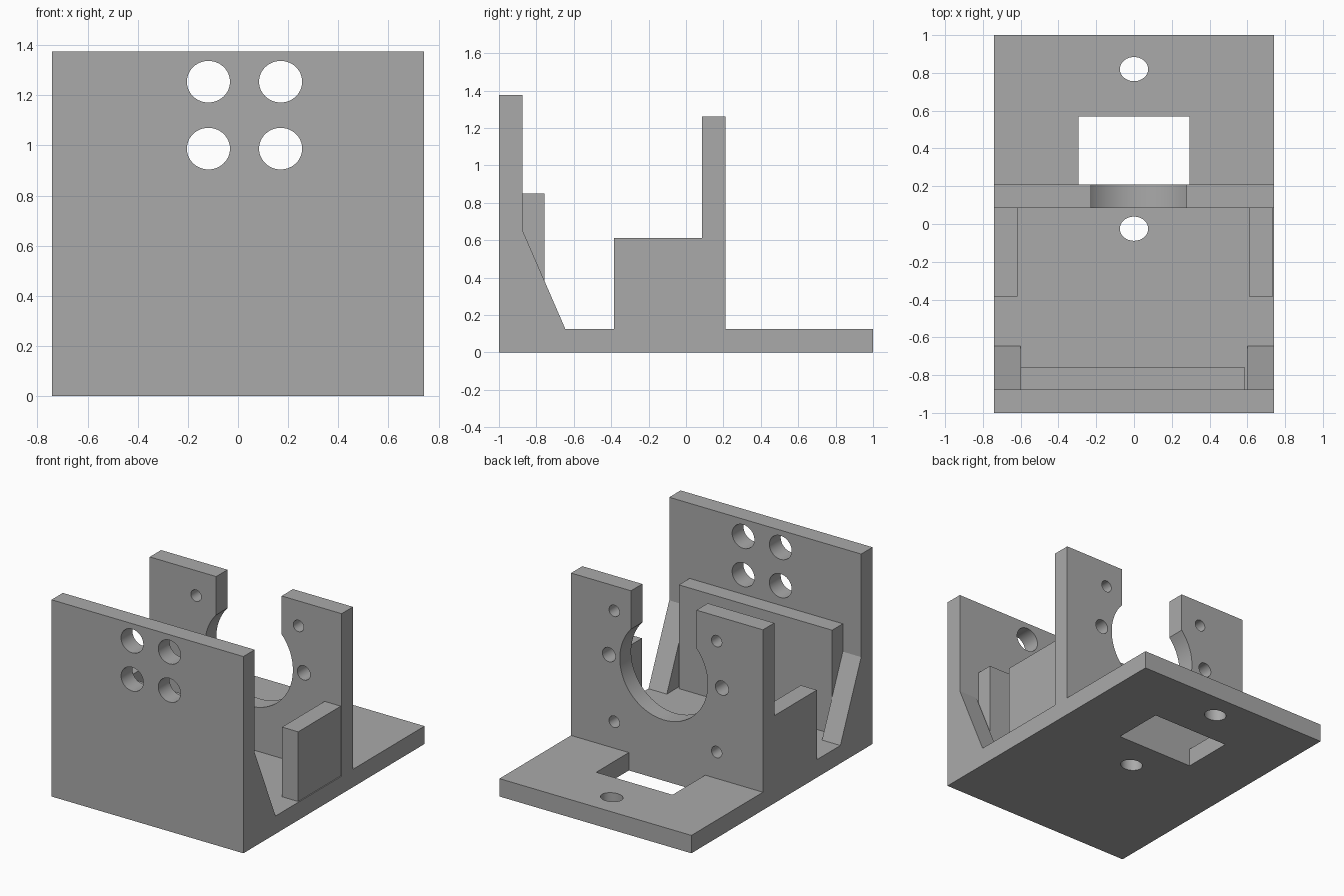
import bpy
import bmesh
import math
from mathutils import Matrix

if "Cube" in bpy.data.objects:
    bpy.data.objects.remove(bpy.data.objects["Cube"], do_unlink=True)

grey = bpy.data.materials.new("plain grey")
grey.use_nodes = True
grey.diffuse_color = (0.4, 0.4, 0.4, 1)
grey.node_tree.nodes["Principled BSDF"].inputs["Base Color"].default_value = (0.4, 0.4, 0.4, 1)

W = 0.742       # half width
T = 0.125       # sheet thickness
FRONT = -0.875  # inner face of the front wall


def add_object(name, bm):
    mesh = bpy.data.meshes.new(name)
    bmesh.ops.recalc_face_normals(bm, faces=bm.faces)
    bm.to_mesh(mesh)
    bm.free()
    mesh.materials.append(grey)
    obj = bpy.data.objects.new(name, mesh)
    bpy.context.collection.objects.link(obj)
    return obj


def box(name, x, y, z):
    bm = bmesh.new()
    bmesh.ops.create_cube(bm, size=1)
    for v in bm.verts:
        for i, (lo, hi) in enumerate((x, y, z)):
            v.co[i] = hi if v.co[i] > 0 else lo
    return add_object(name, bm)


def prism(name, points, direction):
    bm = bmesh.new()
    face = bm.faces.new([bm.verts.new(p) for p in points])
    new = bmesh.ops.extrude_face_region(bm, geom=[face])["geom"]
    verts = [g for g in new if isinstance(g, bmesh.types.BMVert)]
    bmesh.ops.translate(bm, verts=verts, vec=direction)
    return add_object(name, bm)


def drill(center, rx, ry, upright=True):
    """Round cutter along z, or along y when not upright."""
    bm = bmesh.new()
    bmesh.ops.create_cone(bm, cap_ends=True, segments=48, radius1=1, radius2=1, depth=0.4)
    turn = Matrix() if upright else Matrix.Rotation(math.pi / 2, 4, "X")
    bm.transform(Matrix.Translation(center) @ turn @ Matrix.Diagonal((rx, ry, 1, 1)))
    return add_object("cutter", bm)


def cut(obj, cutters):
    bpy.context.view_layer.objects.active = obj
    for c in cutters:
        mod = obj.modifiers.new("cut", "BOOLEAN")
        mod.operation = "DIFFERENCE"
        mod.solver = "EXACT"
        mod.object = c
        bpy.ops.object.modifier_apply(modifier=mod.name)
        bpy.data.objects.remove(c, do_unlink=True)
    bpy.ops.object.select_all(action="DESELECT")
    obj.select_set(True)
    bpy.ops.object.shade_smooth_by_angle(angle=math.radians(30))


# Base with a cable window and two mounting holes
base = box("base_plate", (-W, W), (FRONT, 1), (0, T))
cut(base, [box("cutter", (-0.295, 0.295), (0.21, 0.57), (-0.2, 0.4)),
           drill((0, 0.82, 0), 0.075, 0.064),
           drill((0, -0.025, 0), 0.075, 0.064)])

# Front wall with four holes
wall = box("front_wall", (-W, W), (-1, FRONT), (0, 1.375))
cut(wall, [drill((x, -0.94, z), 0.086, 0.083, False)
           for x in (-0.118, 0.17) for z in (0.987, 1.254)])

# Stiffening bar behind the front wall
box("stiffener_bar", (-0.6, 0.585), (FRONT, -0.757), (T, 0.85))

# Motor bracket: plate with an open-topped round cutout
cx, cz, r, half = 0.025, 0.765, 0.34, 0.253
a0 = math.acos(half / r)
sweep = math.pi + 2 * a0
outline = [(W, T), (W, 1.26), (cx + half, 1.26)]
for i in range(49):
    a = a0 - sweep * i / 48
    outline.append((cx + r * math.cos(a), cz + r * math.sin(a)))
outline += [(cx - half, 1.26), (-W, 1.26), (-W, T)]
bracket = prism("motor_bracket", [(x, 0.085, z) for x, z in outline], (0, T, 0))
cut(bracket, [drill((0.012 + side * dx, 0.15, z), rad, rad, False)
              for side in (-1, 1)
              for dx, z, rad in ((0.396, 1.085, 0.04), (0.437, 0.768, 0.05), (0.396, 0.31, 0.04))])

# Side blocks bracing the bracket
box("right_side_block", (-W, -0.618), (-0.385, 0.085), (T, 0.612))
box("left_side_block", (0.61, 0.735), (-0.385, 0.085), (T, 0.612))

# Sloped gussets at both ends of the front wall
for name, x in (("right_gusset", -W), ("left_gusset", 0.6)):
    prism(name, [(x, FRONT, T), (x, -0.645, T), (x, FRONT, 0.655)], (W - 0.6, 0, 0))
